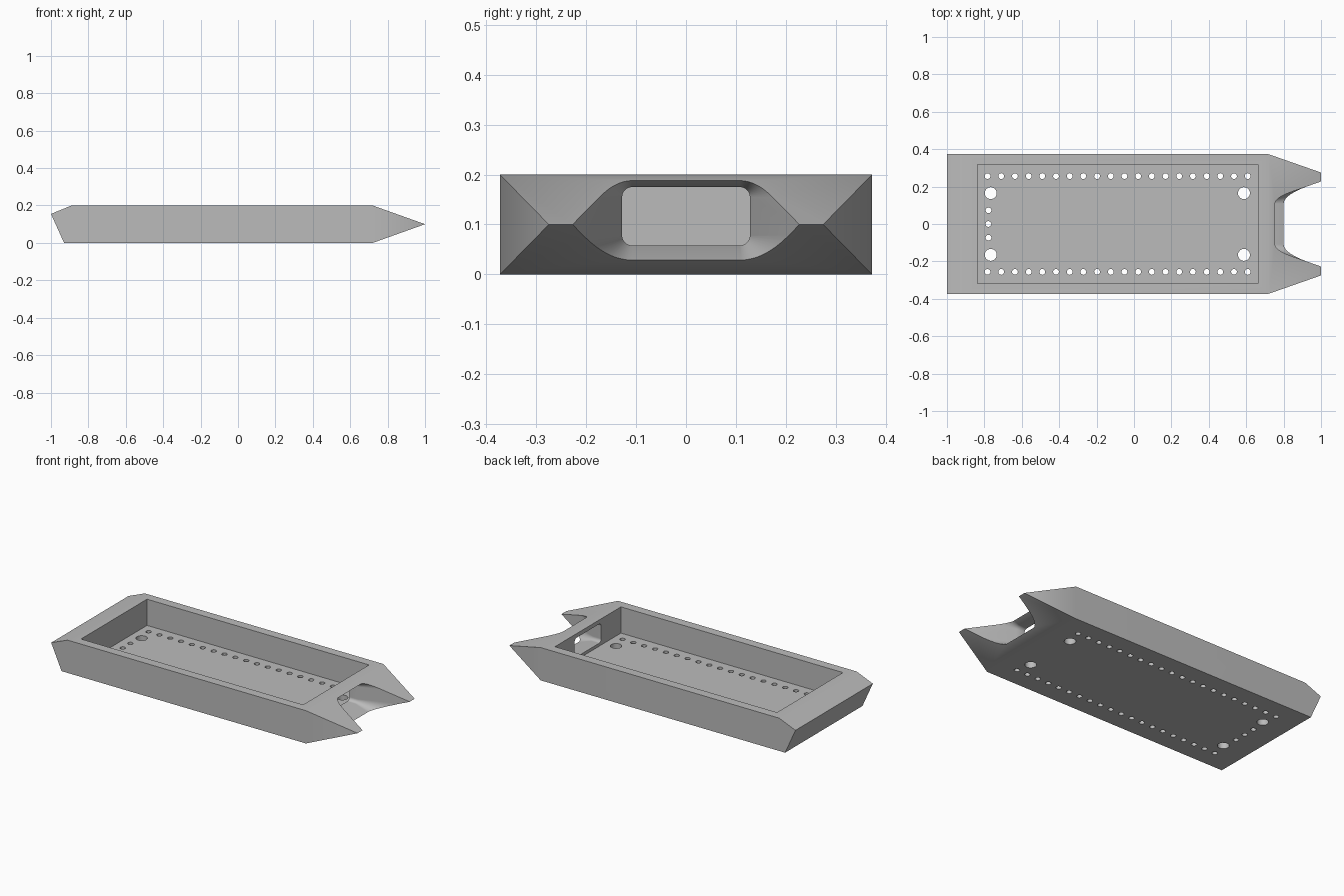
import bpy, bmesh, math

if "Cube" in bpy.data.objects:
    bpy.data.objects.remove(bpy.data.objects["Cube"])

HALF_WIDTH = 0.373
NOSE_START = 0.72

grey = bpy.data.materials.new("plain grey")
grey.use_nodes = True
colour = (0.5, 0.5, 0.5, 1)
grey.diffuse_color = colour
grey.node_tree.nodes["Principled BSDF"].inputs["Base Color"].default_value = colour


def make_object(name, bm):
    bmesh.ops.recalc_face_normals(bm, faces=bm.faces)
    mesh = bpy.data.meshes.new(name)
    bm.to_mesh(mesh)
    bm.free()
    mesh.materials.append(grey)
    obj = bpy.data.objects.new(name, mesh)
    bpy.context.collection.objects.link(obj)
    return obj


def loft(bm, rings):
    """Skin a list of equal-length point rings and cap both ends."""
    loops = [[bm.verts.new(p) for p in ring] for ring in rings]
    n = len(loops[0])
    for a, b in zip(loops, loops[1:]):
        for i in range(n):
            j = (i + 1) % n
            bm.faces.new((a[i], a[j], b[j], b[i]))
    bm.faces.new(loops[0])
    bm.faces.new(loops[-1])


def circle(x, y, z, r, n):
    return [(x + r * math.cos(math.tau * i / n), y + r * math.sin(math.tau * i / n), z)
            for i in range(n)]


def rounded_rect(x, spread, steps=14):
    """Port outline in the YZ plane, grown evenly outwards by spread."""
    r = 0.02 + spread
    ring = []
    corners = [(0.108, 0.155), (-0.108, 0.155), (-0.108, 0.078), (0.108, 0.078)]
    for k, (cy, cz) in enumerate(corners):
        for i in range(steps + 1):
            a = math.pi / 2 * (k + i / steps)
            ring.append((x, cy + r * math.cos(a), cz + r * math.sin(a)))
    return ring


# Hull: bevelled tail, straight sides and a wedge nose tapering on all sides
bm = bmesh.new()
profile = [(-0.93, 0), (NOSE_START, 0), (1, 0.1), (NOSE_START, 0.2), (-0.89, 0.2), (-1, 0.155)]
sides = []
for s in (-1, 1):
    v = [bm.verts.new((x, s * (0.275 if x == 1 else HALF_WIDTH), z)) for x, z in profile]
    bm.faces.new((v[0], v[1], v[3], v[4], v[5]))
    bm.faces.new((v[1], v[2], v[3]))
    sides.append(v)
for i in range(len(profile)):
    j = (i + 1) % len(profile)
    bm.faces.new((sides[0][i], sides[0][j], sides[1][j], sides[1][i]))
tray = make_object("tray_body", bm)

# Open cavity
bm = bmesh.new()
x0, x1, w = -0.837, 0.662, 0.318
loft(bm, [[(x0, -w, z), (x1, -w, z), (x1, w, z), (x0, w, z)] for z in (0.04, 0.3)])
cavity = make_object("cavity_cutter", bm)

# Nose port: straight tunnel followed by a flared mouth
bm = bmesh.new()
loft(bm, [rounded_rect(0.6, 0), rounded_rect(0.717, 0), rounded_rect(1.05, 0.117)])
port = make_object("port_cutter", bm)

# Floor holes: two long rows, a short tail row and four large corner holes
holes = [(-0.783 + 0.0732 * i, s * 0.256, 0.0155, 16) for i in range(20) for s in (-1, 1)]
holes += [(-0.778, 0.073 * i, 0.0155, 16) for i in (-1, 0, 1)]
holes += [(x, s * 0.165, 0.032, 24) for x in (-0.766, 0.588) for s in (-1, 1)]
bm = bmesh.new()
for x, y, r, n in holes:
    loft(bm, [circle(x, y, z, r, n) for z in (-0.05, 0.08)])
drill = make_object("hole_cutter", bm)

# Cut everything out of the hull
bpy.context.view_layer.objects.active = tray
for cutter in (cavity, port, drill):
    cutter.hide_render = True
    mod = tray.modifiers.new(cutter.name, "BOOLEAN")
    mod.operation = "DIFFERENCE"
    mod.solver = "EXACT"
    mod.object = cutter
    bpy.ops.object.modifier_apply(modifier=mod.name)
    bpy.data.objects.remove(cutter)

# Smooth the round walls, keep the flat faces crisp
bpy.ops.object.select_all(action="DESELECT")
tray.select_set(True)
bpy.ops.object.shade_smooth_by_angle(angle=math.radians(25))
normals = tray.modifiers.new("flat_face_normals", "WEIGHTED_NORMAL")
normals.keep_sharp = True
